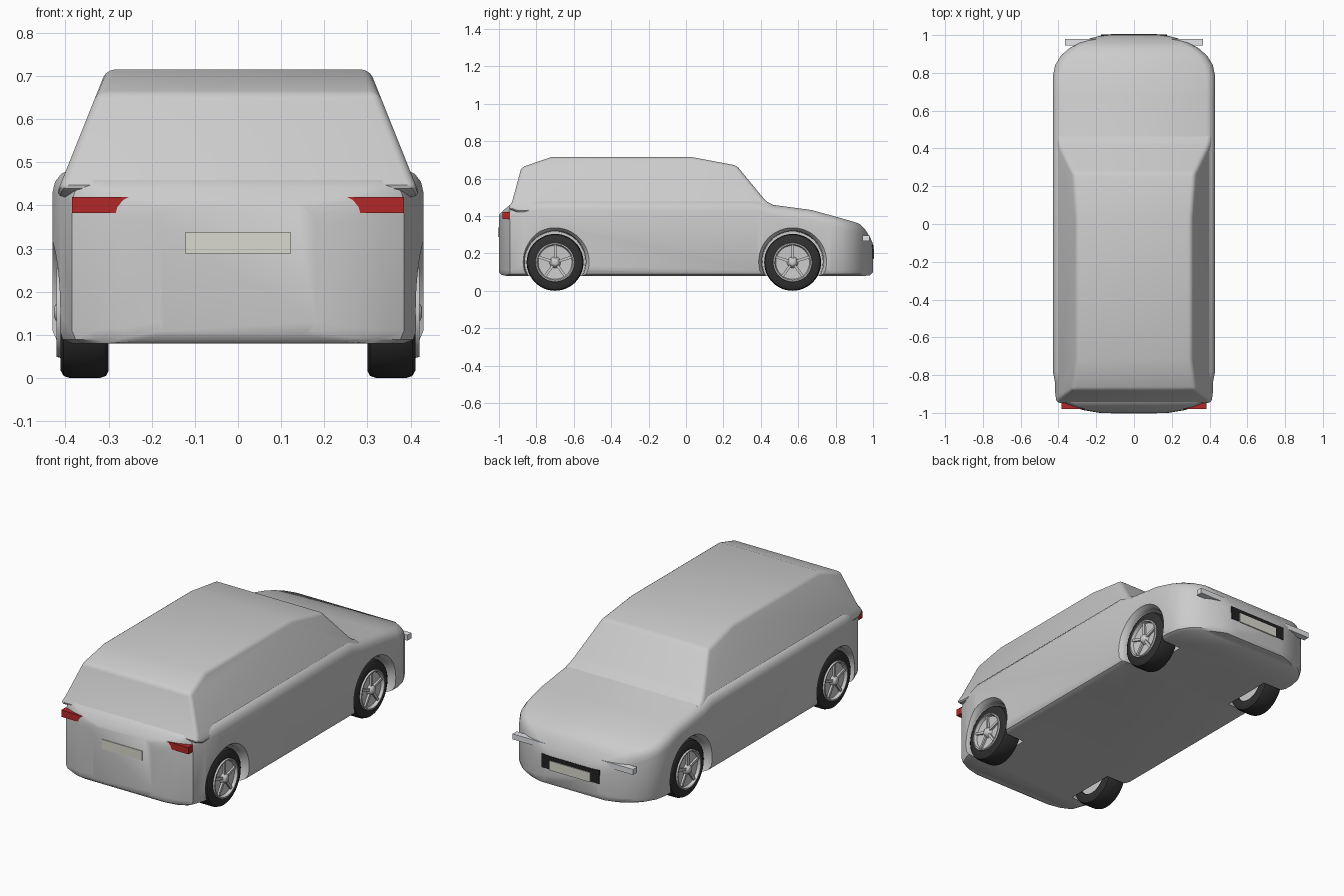
import bpy, bmesh, math
from mathutils import Matrix, Vector

if "Cube" in bpy.data.objects:
    bpy.data.objects.remove(bpy.data.objects["Cube"])


def material(name, col):
    m = bpy.data.materials.new(name)
    m.diffuse_color = (*col, 1)
    m.use_nodes = True
    m.node_tree.nodes["Principled BSDF"].inputs["Base Color"].default_value = m.diffuse_color
    return m


RUBBER = material("rubber", (0.03, 0.03, 0.03))
RED = material("red_lens", (0.45, 0.02, 0.02))
CLEAR = material("clear_lens", (0.75, 0.77, 0.8))
PLATE = material("plate", (0.7, 0.7, 0.62))
BLACK = material("black_plastic", (0.015, 0.015, 0.015))


def finish(name, bm, mat=None):
    bmesh.ops.remove_doubles(bm, verts=bm.verts, dist=1e-5)
    bmesh.ops.recalc_face_normals(bm, faces=bm.faces)
    me = bpy.data.meshes.new(name)
    bm.to_mesh(me)
    bm.free()
    ob = bpy.data.objects.new(name, me)
    bpy.context.collection.objects.link(ob)
    if mat:
        me.materials.append(mat)
    return ob


def apply_and_smooth(ob, angle=35):
    bpy.ops.object.select_all(action='DESELECT')
    ob.select_set(True)
    bpy.context.view_layer.objects.active = ob
    if ob.modifiers:
        bpy.ops.object.convert(target='MESH')
    bpy.ops.object.shade_smooth_by_angle(angle=math.radians(angle))


def bevel(ob, width, segments=3):
    m = ob.modifiers.new("bevel", 'BEVEL')
    m.width, m.segments, m.limit_method = width, segments, 'ANGLE'
    m.angle_limit = math.radians(25)


def loft(bm, rings, closed=False):
    """Bridge rings of points; cap the ends unless closed."""
    vs = [[bm.verts.new(p) for p in r] for r in rings]
    n = len(vs[0])
    pairs = list(zip(vs, vs[1:])) + ([(vs[-1], vs[0])] if closed else [])
    for a, b in pairs:
        for i in range(n):
            bm.faces.new((a[i], a[(i + 1) % n], b[(i + 1) % n], b[i]))
    if not closed:
        bm.faces.new(vs[0])
        bm.faces.new(vs[-1])


def lathe(bm, prof, side, cy, cz, closed=False, n=48):
    """Revolve (x, radius) points about an axle."""
    loft(bm, [[(side * x, cy + r * math.cos(2 * math.pi * i / n),
                cz + r * math.sin(2 * math.pi * i / n)) for i in range(n)]
              for x, r in prof], closed)


def box(name, lo, hi, mat=None):
    bm = bmesh.new()
    lo, hi = Vector(lo), Vector(hi)
    bmesh.ops.create_cube(bm, size=1, matrix=Matrix.Translation((lo + hi) / 2)
                          @ Matrix.Diagonal((*(hi - lo), 1)))
    return finish(name, bm, mat)


# Lower body: rounded sections lofted along the length (y, half width, bottom, top)
STATIONS = [(-1.0, .18, .10, .405), (-.985, .27, .085, .42), (-.965, .335, .08, .44),
            (-.94, .385, .08, .46), (-.87, .412, .08, .475), (-.78, .43, .08, .485),
            (.38, .43, .08, .485), (.46, .43, .08, .46), (.67, .43, .08, .432),
            (.78, .43, .08, .402), (.84, .418, .08, .385), (.89, .388, .08, .371),
            (.93, .343, .08, .357), (.96, .29, .08, .325), (.985, .225, .083, .285),
            (1.0, .165, .10, .25)]


def section(y, w, zb, zt):
    half = [(w - .03, zb), (w - .009, zb + .009), (w, zb + .03), (w, zt - .055),
            (w - .006, zt - .03), (w - .02, zt - .012), (w - .045, zt)]
    return [(x, y, z) for x, z in half] + [(-x, y, z) for x, z in reversed(half)]


bm = bmesh.new()
loft(bm, [section(*s) for s in STATIONS])
body = finish("lower_body", bm)

# Wheel arch cutters, flared at the outside
AXLES = {"rear": -.70, "front": .57}
cutters = bmesh.new()
for cy in AXLES.values():
    for s in (1, -1):
        lathe(cutters, [(.285, .162), (.40, .165), (.415, .172), (.45, .195)], s, cy, .155)
cutter = finish("wheel_arch_cutter", cutters)
cutter.hide_render = True
cutter.hide_set(True)
m = body.modifiers.new("arches", 'BOOLEAN')
m.operation, m.object, m.solver = 'DIFFERENCE', cutter, 'EXACT'
apply_and_smooth(body)

# Cabin: side profile with inward leaning sides
CABIN = [(-.90, .42), (-.955, .44), (-.93, .475), (-.88, .66), (-.72, .715), (.03, .715),
         (.27, .67), (.41, .50), (.435, .475), (.48, .452), (.46, .42)]
bm = bmesh.new()
loft(bm, [[(s * (.305 + (.715 - z) * .4), y, z) for y, z in CABIN] for s in (1, -1)])
cabin = finish("cabin", bm)
bevel(cabin, .022)
apply_and_smooth(cabin)

# Wheels
R = .152
for end, cy in AXLES.items():
    for s in (1, -1):
        tag = f"{end}_{'right' if s > 0 else 'left'}"
        bm = bmesh.new()
        lathe(bm, [(.30, .10), (.30, .135), (.306, .147), (.32, R), (.39, R),
                   (.404, .147), (.411, .135), (.412, .10)], s, cy, R, closed=True)
        apply_and_smooth(finish("tyre_" + tag, bm, RUBBER))
        bm = bmesh.new()
        lathe(bm, [(.31, .10), (.412, .105), (.421, .103), (.421, .096), (.405, .09),
                   (.402, .03), (.412, .024), (.423, .018), (.426, .012)], s, cy, R)
        for k in range(5):
            rot = Matrix.Rotation(math.radians(90 + 72 * k), 4, 'X')
            bmesh.ops.create_cube(bm, size=1, matrix=Matrix.Translation((s * .407, cy, R))
                                  @ rot @ Matrix.Translation((0, .056, 0))
                                  @ Matrix.Diagonal((.014, .08, .014, 1)))
        apply_and_smooth(finish("rim_" + tag, bm))

# Lamps
for s, side in ((1, "right"), (-1, "left")):
    x0, x1 = sorted((s * .25, s * .385))
    box("tail_light_" + side, (x0, -.98, .383), (x1, -.94, .42), RED)
    x0, x1 = sorted((s * .17, s * .365))
    box("headlight_" + side, (x0, .945, .265), (x1, .98, .295), CLEAR)

# Grille and plates
box("grille", (-.175, .97, .172), (.175, 1.002, .245), BLACK)
box("front_plate", (-.122, .98, .17), (.122, 1.006, .222), PLATE)
box("rear_plate", (-.122, -1.004, .287), (.122, -.98, .339), PLATE)
